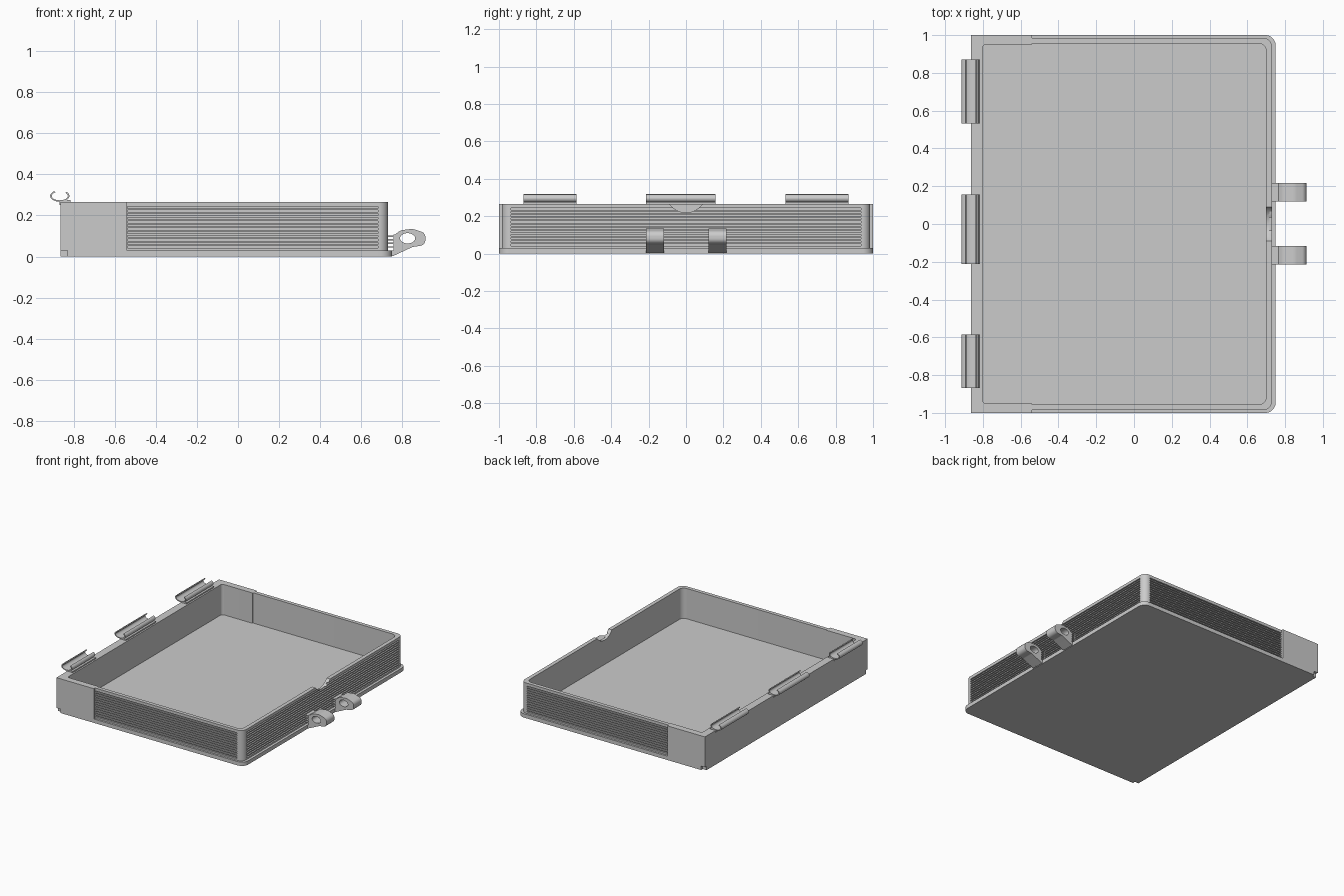
import bpy, bmesh, math
from mathutils import Vector

if "Cube" in bpy.data.objects:
    bpy.data.objects.remove(bpy.data.objects["Cube"])

grey = bpy.data.materials.new("plain_grey")
grey.use_nodes = True
COLOUR = (0.6, 0.6, 0.6, 1)
grey.diffuse_color = COLOUR
grey.node_tree.nodes["Principled BSDF"].inputs["Base Color"].default_value = COLOUR


def rounded(corners, steps=8):
    """Closed outline from (a, b, radius) corners, filleting where radius > 0."""
    out = []
    for i, (a, b, r) in enumerate(corners):
        p = Vector((a, b))
        if r == 0:
            out.append(p)
            continue
        u = (Vector(corners[i - 1][:2]) - p).normalized()
        v = (Vector(corners[(i + 1) % len(corners)][:2]) - p).normalized()
        half = u.angle(v) / 2
        centre = p + (u + v).normalized() * r / math.sin(half)
        start, end = p + u * r / math.tan(half), p + v * r / math.tan(half)
        for k in range(steps + 1):
            d = (start - centre).lerp(end - centre, k / steps)
            out.append(centre + d.normalized() * r)
    return out


def mirrored(half):
    """Complete an outline given for +y, symmetric about y = 0."""
    return half + [(a, -b, r) for a, b, r in reversed(half)]


def ellipse(ca, cb, ra, rb, n=32, start=0, sweep=2 * math.pi):
    return [(ca + ra * math.cos(start + sweep * k / n),
             cb + rb * math.sin(start + sweep * k / n)) for k in range(n)]


def add_prism(bm, pts, axis, lo, hi):
    place = {"x": lambda a, b, t: (t, a, b),
             "y": lambda a, b, t: (a, t, b),
             "z": lambda a, b, t: (a, b, t)}[axis]
    low = [bm.verts.new(place(a, b, lo)) for a, b in pts]
    high = [bm.verts.new(place(a, b, hi)) for a, b in pts]
    bm.faces.new(low)
    bm.faces.new(high)
    for i in range(len(pts)):
        bm.faces.new((low[i - 1], low[i], high[i], high[i - 1]))


def make(name, prisms):
    bm = bmesh.new()
    for p in prisms:
        add_prism(bm, *p)
    bmesh.ops.recalc_face_normals(bm, faces=bm.faces)
    mesh = bpy.data.meshes.new(name)
    bm.to_mesh(mesh)
    bm.free()
    mesh.materials.append(grey)
    ob = bpy.data.objects.new(name, mesh)
    bpy.context.collection.objects.link(ob)
    return ob


def select(ob):
    bpy.ops.object.select_all(action="DESELECT")
    ob.select_set(True)
    bpy.context.view_layer.objects.active = ob


def cut(ob, prisms):
    cutter = make("cutter", prisms)
    cutter.hide_render = True
    mod = ob.modifiers.new("cut", "BOOLEAN")
    mod.operation, mod.solver, mod.object = "DIFFERENCE", "EXACT", cutter
    select(ob)
    bpy.ops.object.modifier_apply(modifier=mod.name)
    bpy.data.objects.remove(cutter)


def smooth(ob):
    select(ob)
    bpy.ops.object.shade_smooth_by_angle(angle=math.radians(32))


def box(a0, a1, b0, b1):
    return [(a0, b0), (a1, b0), (a1, b1), (a0, b1)]


SPINE, STEP, EDGE = -0.863, -0.54, 0.73     # x of spine, cover step, page edge
FLOOR, TOP = 0.03, 0.266
PAGE_Y = 0.985
PITCH, GROOVE = 0.0175, 0.009
groove_z = [0.042 + PITCH * i for i in range(12)]

# Cover plate, notched at the two spine corners; its top is the tray floor
plate = make("cover_plate", [(rounded(mirrored([
    (SPINE, 0.98, 0), (-0.83, 0.98, 0), (-0.83, 1, 0), (0.75, 1, 0.055)])),
    "z", 0, FLOOR)])
smooth(plate)

# Page block walls with a thicker spine end
walls = make("page_walls", [(rounded(mirrored([
    (SPINE, 1, 0), (STEP, 1, 0), (STEP, PAGE_Y, 0), (EDGE, PAGE_Y, 0.045)])),
    "z", FLOOR, TOP)])
cut(walls, [(rounded(mirrored([
    (-0.803, 0.95, 0.02), (STEP, 0.95, 0), (STEP, 0.956, 0), (0.70, 0.956, 0.04)])),
    "z", FLOOR - 0.1, TOP + 0.1)])

# Page grooves on the three open sides, leaving the corners smooth
grooves = []
for z in groove_z:
    for s in (-1, 1):
        ys = sorted((s * (PAGE_Y - 0.012), s * (PAGE_Y + 0.1)))
        grooves.append((box(STEP + 0.002, EDGE - 0.05, *ys), "z", z, z + GROOVE))
    grooves.append((box(EDGE - 0.012, EDGE + 0.1, -0.935, 0.935), "z", z, z + GROOVE))
cut(walls, grooves)

# Thumb notch in the front edge
cut(walls, [(ellipse(0, 0.329, 0.109, 0.109, 48), "x", 0.66, 0.80)])
smooth(walls)

# Hinge clips: open tubes on small feet along the spine
GAP = math.radians(65)
arc = dict(n=28, start=math.pi / 2 + GAP / 2, sweep=2 * math.pi - GAP)
outer = ellipse(-0.867, 0.295, 0.047, 0.028, **arc)
inner = ellipse(-0.867, 0.295, 0.039, 0.021, **arc)
for label, y0, y1 in (("front", -0.868, -0.585), ("middle", -0.213, 0.157),
                      ("back", 0.532, 0.87)):
    clip = make("hinge_clip_" + label, [(outer + inner[::-1], "y", y0, y1)])
    smooth(clip)
    make("hinge_foot_" + label, [(
        [(-0.868, TOP - 0.014), (-0.815, TOP - 0.014), (-0.815, 0.276),
         (-0.84, 0.276), (-0.868, 0.27)], "y", y0, y1)])

# Clasp loops with comb teeth that sit in the page grooves
loop = rounded([(0.757, 0.004, 0), (0.85, 0.047, 0.03), (0.912, 0.056, 0.03),
                (0.912, 0.115, 0.03), (0.85, 0.135, 0.06), (0.79, 0.128, 0.05),
                (0.765, 0.108, 0), (0.757, 0.108, 0)], 6)
for label, y0, y1 in (("right", -0.214, -0.117), ("left", 0.12, 0.217)):
    clasp = make("clasp_loop_" + label, [(loop, "y", y0, y1)])
    cut(clasp, [(ellipse(0.825, 0.089, 0.037, 0.025), "y", y0 - 0.1, y1 + 0.1)])
    smooth(clasp)
    make("clasp_teeth_" + label, [
        (box(EDGE - 0.012, 0.758, z + 0.001, z + GROOVE - 0.001), "y", y0, y1)
        for z in groove_z[:4]])
    make("clasp_root_" + label, [
        ([(0.748, 0.004), (0.758, 0.004), (0.758, 0.03), (0.748, 0.03)], "y", y0, y1)])
